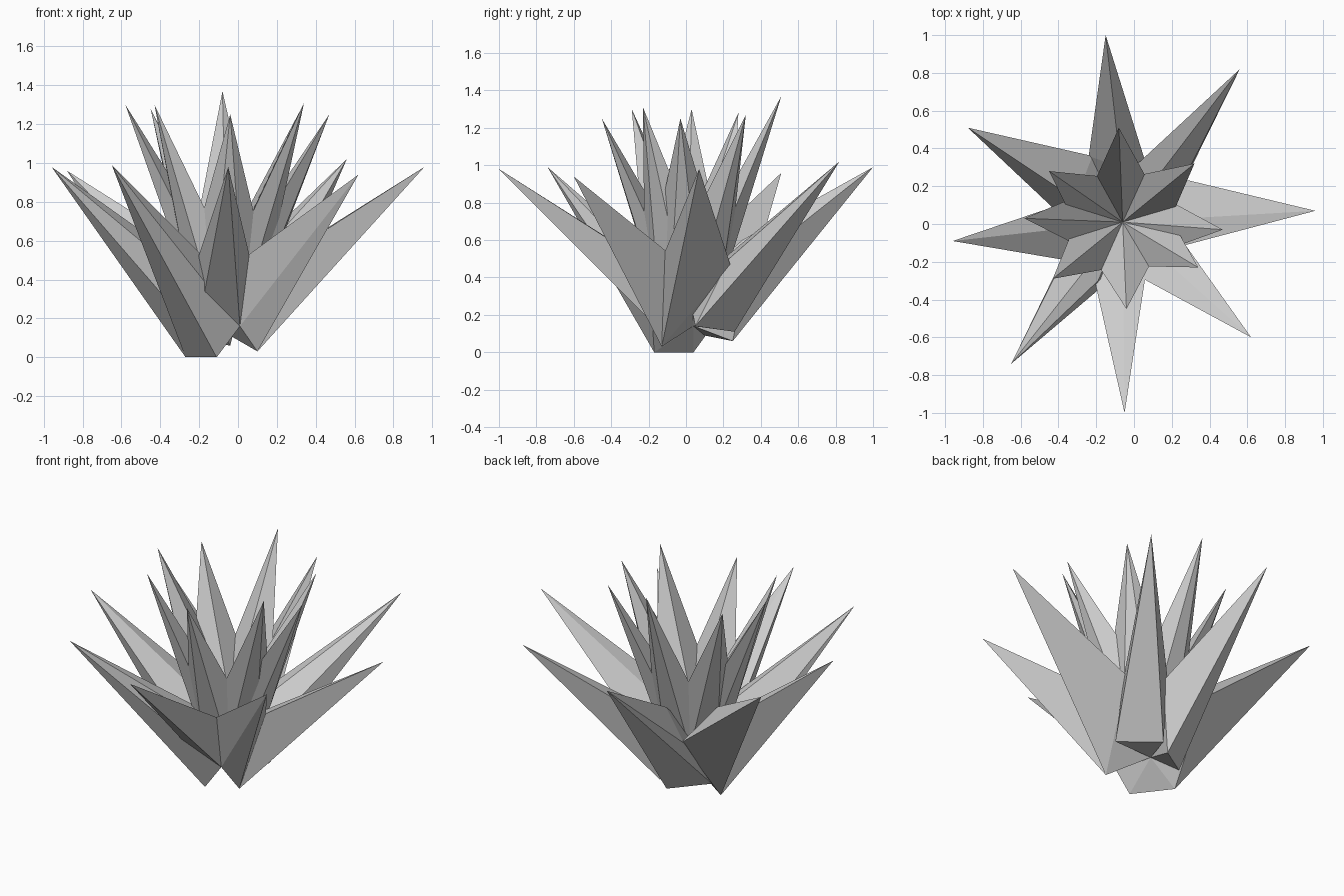
import bpy
import bmesh
from mathutils import Vector

cube = bpy.data.objects.get("Cube")
if cube:
    bpy.data.objects.remove(cube, do_unlink=True)

grey = bpy.data.materials.new("plain grey")
grey.use_nodes = True
grey.diffuse_color = (0.6, 0.6, 0.6, 1)
grey.node_tree.nodes["Principled BSDF"].inputs["Base Color"].default_value = (0.6, 0.6, 0.6, 1)

CENTRE = Vector((-0.06, 0.01, 0))


def make_leaf(name, points):
    """Pointed flat-faced leaf: the convex shape around its corner points."""
    bm = bmesh.new()
    for p in points:
        bm.verts.new(p)
    hull = bmesh.ops.convex_hull(bm, input=bm.verts)
    loose = [v for v in hull["geom_interior"] if isinstance(v, bmesh.types.BMVert)]
    bmesh.ops.delete(bm, geom=loose, context='VERTS')
    bmesh.ops.recalc_face_normals(bm, faces=bm.faces)
    mesh = bpy.data.meshes.new(name)
    bm.to_mesh(mesh)
    bm.free()
    mesh.materials.append(grey)
    bpy.context.collection.objects.link(bpy.data.objects.new(name, mesh))


# Corners shared by neighbouring outer leaves
left_foot = (0.1, -0.13, 0.03)
front_foot = (-0.11, -0.17, 0)
right_foot = (-0.27, 0.04, 0)
side_foot = (-0.25, 0.1, 0.09)
front_corner = (0.01, -0.18, 0.16)
heel = (-0.09, 0.04, 0.14)
outer_root = CENTRE + Vector((0, 0, 0.34))

# Outer ring: tip, shoulders or ridge, then feet
outer = {
    "back": [(-0.15, 1.0, 0.99), (-0.24, 0.36, 0.44), (0.06, 0.33, 0.46),
             (-0.07, 0.3, 0.6), (-0.04, 0.25, 0.06), side_foot],
    "back_left": [(0.56, 0.82, 1.02), (0.02, 0.32, 0.5), (0.26, 0.23, 0.5),
                  (0.0, 0.26, 0.11), (0.18, 0.05, 0.14)],
    "left": [(0.96, 0.07, 0.98), (0.25, 0.24, 0.46), (0.24, -0.12, 0.52),
             left_foot, heel],
    "front_left": [(0.62, -0.6, 0.94), (0.25, -0.08, 0.52), (0.03, -0.28, 0.51),
                   left_foot, front_corner],
    "front": [(-0.05, -1.0, 0.98), (-0.21, -0.29, 0.5), (0.06, -0.28, 0.52),
              (-0.19, -0.21, 0.24), front_corner],
    "front_right": [(-0.65, -0.74, 0.99), (-0.4, -0.24, 0.44), (-0.19, -0.3, 0.53),
                    front_foot, right_foot, front_corner],
    "right": [(-0.96, -0.09, 0.98), (-0.34, 0.12, 0.5), (-0.37, -0.19, 0.49),
              right_foot, front_foot],
    "back_right": [(-0.88, 0.51, 0.96), (-0.22, 0.36, 0.44), (-0.31, 0.13, 0.6),
                   (-0.36, 0.02, 0.42), right_foot, side_foot],
}
for place, points in outer.items():
    make_leaf("outer_leaf_" + place, points + [outer_root, heel])

# Inner ring: narrower upright leaves meeting in the middle
inner = {
    "back": (-0.08, 0.51, 1.37),
    "back_left": (0.32, 0.32, 1.27),
    "left": (0.47, -0.03, 1.25),
    "front_left": (0.34, -0.23, 1.31),
    "front": (-0.04, -0.45, 1.25),
    "front_right": (-0.43, -0.29, 1.3),
    "right": (-0.58, 0.03, 1.3),
    "back_right": (-0.45, 0.28, 1.28),
}
for place, tip in inner.items():
    out = Vector(tip) - CENTRE
    out.z = 0
    out.normalize()
    side = Vector((-out.y, out.x, 0)) * 0.135
    middle = CENTRE + out * 0.23 + Vector((0, 0, 0.73))
    foot = CENTRE + out * 0.17 + Vector((0, 0, 0.32))
    root = CENTRE + Vector((0, 0, 0.47))
    make_leaf("inner_leaf_" + place, [tip, middle + side, middle - side, root,
                                      foot + side * 0.6, foot - side * 0.6])
